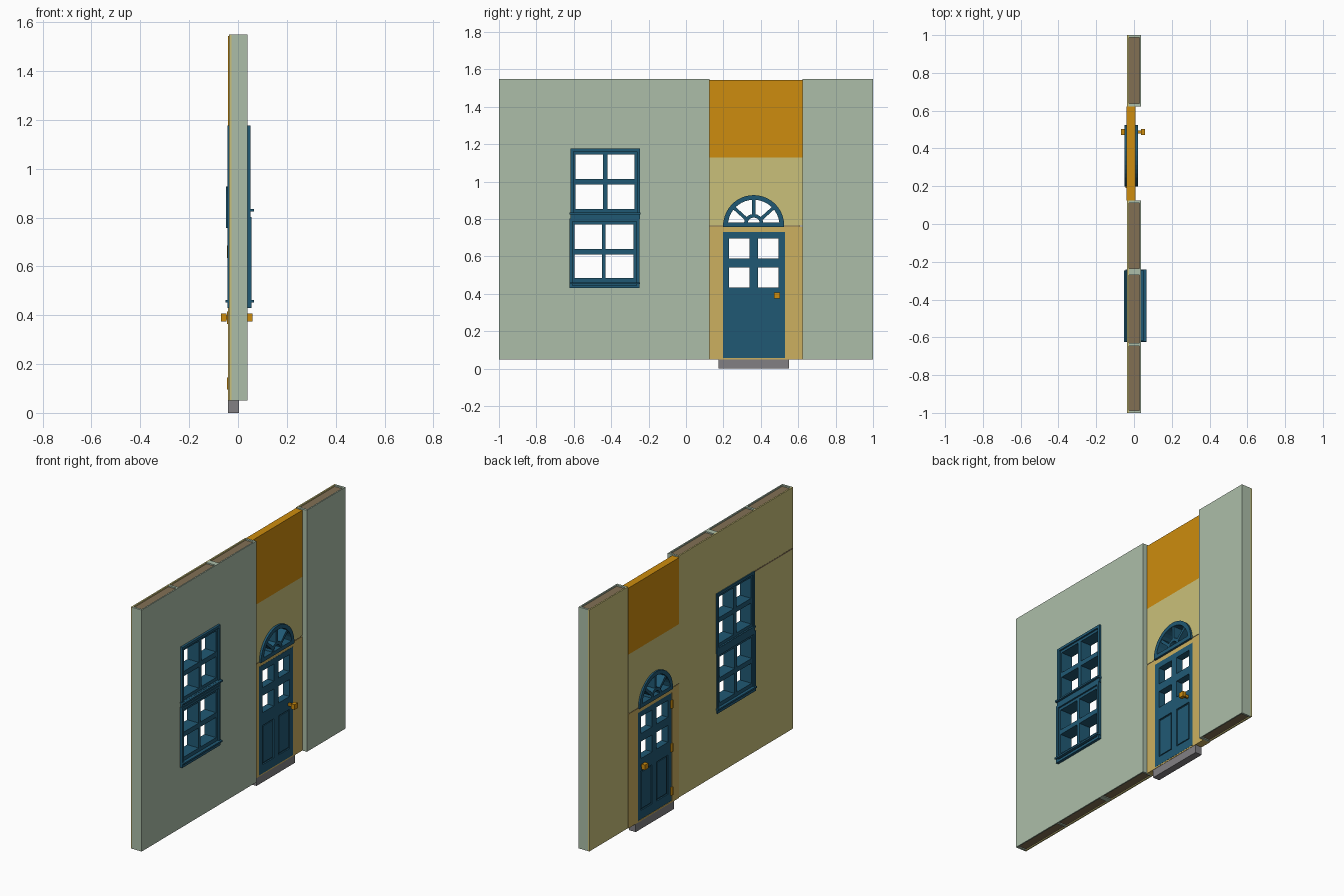
import bpy, bmesh, math

if "Cube" in bpy.data.objects:
    bpy.data.objects.remove(bpy.data.objects["Cube"])

def mat(name, r, g, b):
    lin = lambda c: ((c / 255 + 0.055) / 1.055) ** 2.4 if c > 10 else c / 255 / 12.92
    m = bpy.data.materials.new(name)
    m.diffuse_color = (lin(r), lin(g), lin(b), 1)
    m.use_nodes = True
    m.node_tree.nodes["Principled BSDF"].inputs["Base Color"].default_value = m.diffuse_color
    return m

SAGE = mat("sage_plaster", 172, 190, 169)
KHAKI = mat("khaki_board", 202, 192, 122)
TAN = mat("tan_frame", 204, 176, 96)
ORANGE = mat("orange_ochre", 205, 140, 14)
BLUE = mat("blue_paint", 32, 89, 116)
GREY = mat("grey_stone", 130, 128, 132)
BROWN = mat("brown_core", 130, 112, 84)

def finish(bm, name, m):
    bmesh.ops.recalc_face_normals(bm, faces=bm.faces[:])
    me = bpy.data.meshes.new(name)
    bm.to_mesh(me)
    bm.free()
    me.materials.append(m)
    ob = bpy.data.objects.new(name, me)
    bpy.context.collection.objects.link(ob)
    return ob

def extrude_x(bm, x0, x1):
    geo = bmesh.ops.extrude_face_region(bm, geom=bm.faces[:])["geom"]
    bmesh.ops.translate(bm, vec=(x1 - x0, 0, 0),
                        verts=[g for g in geo if isinstance(g, bmesh.types.BMVert)])

def slab(name, ys, zs, x0, x1, m, holes=()):
    """Upright slab over a y/z grid; cells listed in holes are left open."""
    bm = bmesh.new()
    v = [[bm.verts.new((x0, y, z)) for z in zs] for y in ys]
    for i in range(len(ys) - 1):
        for j in range(len(zs) - 1):
            if (i, j) not in holes:
                bm.faces.new((v[i][j], v[i + 1][j], v[i + 1][j + 1], v[i][j + 1]))
    loose = [w for w in bm.verts if not w.link_faces]
    bmesh.ops.delete(bm, geom=loose, context='VERTS')
    extrude_x(bm, x0, x1)
    # the start faces stay as the back cap
    return finish(bm, name, m)

def box(name, x0, x1, y0, y1, z0, z1, m):
    return slab(name, (y0, y1), (z0, z1), x0, x1, m)

def prism(name, pts, x0, x1, m):
    bm = bmesh.new()
    bm.faces.new([bm.verts.new((x0, y, z)) for y, z in pts])
    extrude_x(bm, x0, x1)
    return finish(bm, name, m)

def arc(cy, cz, r, n=20):
    return [(cy + r * math.cos(math.pi * i / n), cz + r * math.sin(math.pi * i / n))
            for i in range(n + 1)]

GRID4 = {(1, 1), (3, 1), (1, 3), (3, 3)}

# main wall: plaster front, board back, core between, all with a window opening
wy, wz = (-1, -.61, -.255, .125), (.05, .44, 1.165, 1.55)
slab("wall_front", wy, wz, .03, .038, SAGE, {(1, 1)})
slab("wall_back", wy, wz, -.036, -.027, KHAKI, {(1, 1)})
slab("wall_core", (-.99, -.61, -.255, .115), (.056, .44, 1.165, 1.542), -.027, .03, BROWN, {(1, 1)})
for y0, y1 in ((-1, -.987), (-.645, -.63), (-.27, -.235), (.112, .125)):
    box("wall_stud", -.027, .03, y0, y1, .05, 1.55, SAGE)
box("board_seam", -.037, -.03, -1, -.61, 1.166, 1.174, BROWN)

# narrow pier on the other side of the door
box("pier_front", .03, .038, .622, 1, .05, 1.55, SAGE)
box("pier_back", -.036, -.027, .622, 1, .05, 1.55, KHAKI)
box("pier_core", -.027, .03, .635, .99, .056, 1.542, BROWN)
for y0, y1 in ((.622, .637), (.987, 1)):
    box("pier_stud", -.027, .03, y0, y1, .05, 1.55, SAGE)

# window: two four-pane sashes with sills
def sash(name, y0, y1, z0, z1, panes_y, panes_z, xf):
    t = .016
    slab(name + "_frame", (y0, y0 + t, y1 - t, y1), (z0, z0 + t, z1 - t, z1), -.043, xf, BLUE, {(1, 1)})
    slab(name + "_bars", (y0 + t, *panes_y, y1 - t), (z0 + t, *panes_z, z1 - t),
         -.034, xf - .01, BLUE, GRID4)

sash("upper_sash", -.618, -.245, .82, 1.176, (-.59, -.445, -.42, -.275), (.855, .985, 1.015, 1.145), .052)
sash("lower_sash", -.624, -.248, .43, .803, (-.595, -.45, -.43, -.28), (.485, .61, .64, .77), .055)
box("meeting_rail", -.043, .052, -.618, -.245, .80, .823, BLUE)
box("meeting_sill", -.044, .066, -.622, -.242, .825, .835, BLUE)
box("lower_sill", -.052, .066, -.624, -.245, .452, .462, BLUE)

# door bay: orange header, khaki panel with arch, tan frame
XB, XF = -.04, .007
CY, CZ = .362, .765
box("bay_header", XB, XF, .125, .622, 1.13, 1.543, ORANGE)
prism("arch_panel", [(.622, CZ), (.622, 1.13), (.125, 1.13), (.125, CZ)] + arc(CY, CZ, .158)[::-1],
      XB, XF, KHAKI)
slab("door_frame", (.125, .197, .528, .622), (.05, .731, .759), XB, XF, TAN, {(1, 0)})
box("frame_joint", XB + .002, XF - .002, .125, .61, .757, .767, BROWN)

# fan light: arch ring, base bar, hub and spokes
F0, F1 = -.05, .02
prism("fan_ring", arc(CY, CZ, .163) + arc(CY, CZ, .138)[::-1], F0, F1, BLUE)
prism("fan_hub", arc(CY, CZ + .01, .052, 10) + arc(CY, CZ + .01, .033, 10)[::-1], F0, F1 - .005, BLUE)
box("fan_base", F0, F1, CY - .163, CY + .163, CZ - .007, CZ + .017, BLUE)
for deg in (42, 90, 138):
    c, s, w = math.cos(math.radians(deg)), math.sin(math.radians(deg)), .009
    prism("fan_spoke", [(CY + r * c - k * s, CZ + r * s + k * c)
                        for r, k in ((.048, -w), (.145, -w), (.145, w), (.048, w))],
          F0 + .005, F1 - .005, BLUE)

# door leaf: four open panes above, two sunk panels below
slab("door_leaf", (.197, .23, .34, .385, .495, .528), (.058, .112, .355, .435, .54, .59, .695, .731),
     XB + .003, XF + .001, BLUE, {(i, j) for i in (1, 3) for j in (1, 3, 5)})
for y in (.23, .385):
    box("door_panel", XB + .011, XF - .007, y, y + .11, .112, .355, BLUE)
    box("panel_field", XB + .006, XF - .002, y + .008, y + .102, .12, .347, BLUE)
box("door_threshold", XB, XF, .197, .528, .05, .058, TAN)

# hardware: knobs on both sides and hinges on the back
box("knob_stem", -.05, .04, .48, .494, .382, .398, ORANGE)
for x in (-.07, .036):
    box("door_knob", x, x + .023, .47, .503, .374, .406, ORANGE)
for z in (.12, .39, .66):
    box("door_hinge", -.046, -.035, .19, .205, z - .025, z + .025, ORANGE)

# stone step
box("door_step", XB, XF - .002, .175, .551, 0, .05, GREY)
